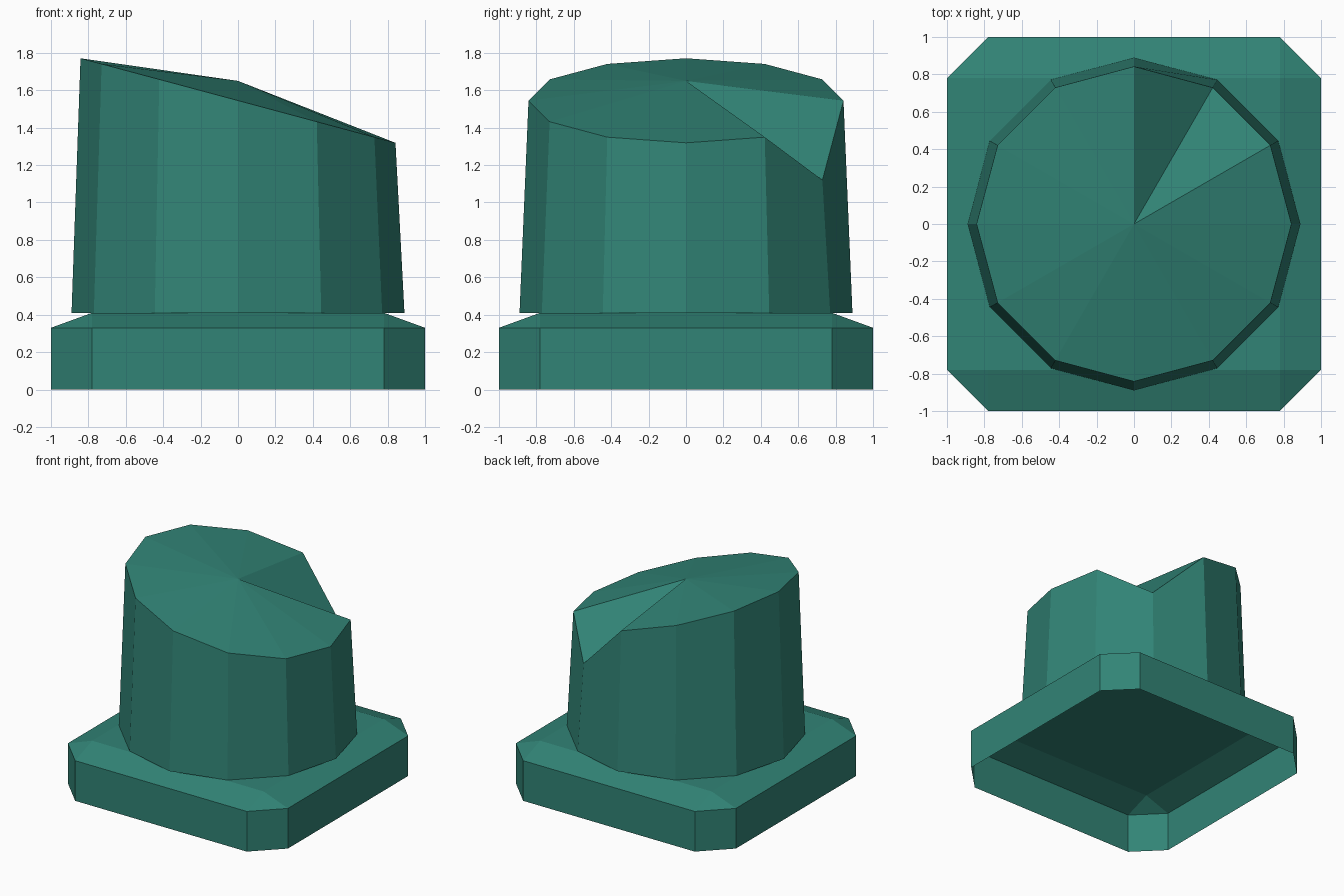
import bpy, bmesh, math

if "Cube" in bpy.data.objects:
    bpy.data.objects.remove(bpy.data.objects["Cube"])

teal = bpy.data.materials.new("teal")
teal.diffuse_color = (0.031, 0.23, 0.18, 1)
teal.use_nodes = True
teal.node_tree.nodes["Principled BSDF"].inputs["Base Color"].default_value = teal.diffuse_color


def finish(bm, name):
    bmesh.ops.recalc_face_normals(bm, faces=bm.faces[:])
    mesh = bpy.data.meshes.new(name)
    bm.to_mesh(mesh)
    bm.free()
    mesh.materials.append(teal)
    obj = bpy.data.objects.new(name, mesh)
    bpy.context.collection.objects.link(obj)


# Base: open-bottomed square plinth with cut corners and a sloped shoulder
W, C, WALL_Z, TOP_Z = 1.0, 0.78, 0.33, 0.41
bm = bmesh.new()
signs = [(1, 1), (-1, 1), (-1, -1), (1, -1)]
outline = []
for i, (sx, sy) in enumerate(signs):
    pair = [(sx * W, sy * C), (sx * C, sy * W)]
    outline += pair if i % 2 == 0 else pair[::-1]
low = [bm.verts.new((x, y, 0)) for x, y in outline]
high = [bm.verts.new((x, y, WALL_Z)) for x, y in outline]
inner = [bm.verts.new((sx * C, sy * C, TOP_Z)) for sx, sy in signs]
for i in range(8):
    j = (i + 1) % 8
    bm.faces.new((low[i], low[j], high[j], high[i]))
for i in range(4):
    j = (i + 1) % 4
    a, b, c = high[2 * i], high[2 * i + 1], high[(2 * i + 2) % 8]
    bm.faces.new((a, b, inner[i]))
    bm.faces.new((b, c, inner[j], inner[i]))
bm.faces.new(inner)
finish(bm, "base")

# Column: tapered twelve-sided drum with a slanted top and one notched corner
N, R_LOW, R_TOP = 12, 0.89, 0.842
NOTCH = 2
bm = bmesh.new()
low, top = [], []
for i in range(N):
    a = 2 * math.pi * i / N
    c, s = math.cos(a), math.sin(a)
    z = 1.12 if i == NOTCH else 1.545 - 0.226 * c
    low.append(bm.verts.new((R_LOW * c, R_LOW * s, TOP_Z)))
    top.append(bm.verts.new((R_TOP * c, R_TOP * s, z)))
peak = bm.verts.new((0, 0, 1.65))
for i in range(N):
    j = (i + 1) % N
    bm.faces.new((low[i], low[j], top[j], top[i]))
    bm.faces.new((top[i], top[j], peak))
finish(bm, "column")
